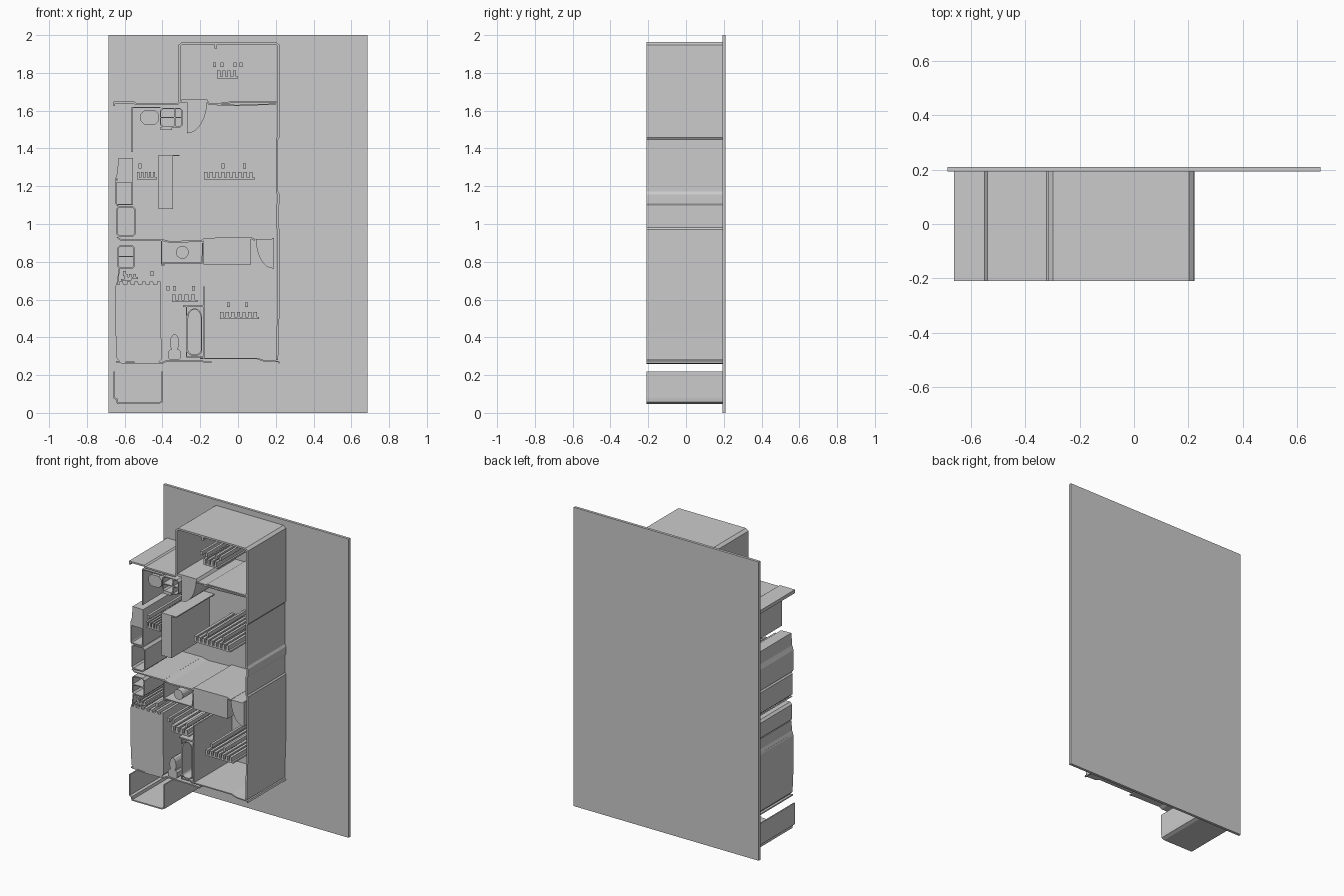
import bpy, bmesh, math
from mathutils import Vector

FRONT, BACK, SHEET = -0.21, 0.192, 0.21   # front edge, panel face, panel rear


def prism(name, pts, y0=FRONT, y1=BACK):
    """Extrude an x-z outline along y."""
    bm = bmesh.new()
    face = bm.faces.new([bm.verts.new((x, y0, z)) for x, z in pts])
    ext = bmesh.ops.extrude_face_region(bm, geom=[face])
    moved = [v for v in ext["geom"] if isinstance(v, bmesh.types.BMVert)]
    bmesh.ops.translate(bm, verts=moved, vec=(0, y1 - y0, 0))
    bmesh.ops.recalc_face_normals(bm, faces=bm.faces)
    mesh = bpy.data.meshes.new(name)
    bm.to_mesh(mesh)
    bm.free()
    ob = bpy.data.objects.new(name, mesh)
    bpy.context.collection.objects.link(ob)
    return ob


def box(name, x0, x1, z0, z1, y0=FRONT, y1=BACK):
    return prism(name, [(x0, z0), (x1, z0), (x1, z1), (x0, z1)], y0, y1)


def wall(name, pts, t=0.008, closed=False):
    """Thin wall following an x-z path, mitred at the corners."""
    p = [Vector(q) for q in pts]
    n = len(p)
    quads = []
    left, right = [], []
    for i in range(n):
        a = p[i - 1] if (i or closed) else None
        b = p[(i + 1) % n] if (i < n - 1 or closed) else None
        d = [(e - s).normalized() for s, e in ((a, p[i]), (p[i], b))
             if s is not None and e is not None]
        nor = [Vector((-v.y, v.x)) for v in d]
        m = sum(nor, Vector((0, 0))).normalized()
        m *= t / 2 / max(0.4, m.dot(nor[0]))
        left.append(p[i] + m)
        right.append(p[i] - m)
    bm = bmesh.new()
    rings = [[bm.verts.new((q.x, y, q.y)) for q, y in
              ((l, FRONT), (l, BACK), (r, BACK), (r, FRONT))]
             for l, r in zip(left, right)]
    for i in range(n if closed else n - 1):
        r0, r1 = rings[i], rings[(i + 1) % n]
        for k in range(4):
            bm.faces.new((r0[k], r0[(k + 1) % 4], r1[(k + 1) % 4], r1[k]))
    if not closed:
        bm.faces.new(rings[0])
        bm.faces.new(rings[-1][::-1])
    bmesh.ops.recalc_face_normals(bm, faces=bm.faces)
    mesh = bpy.data.meshes.new(name)
    bm.to_mesh(mesh)
    bm.free()
    ob = bpy.data.objects.new(name, mesh)
    bpy.context.collection.objects.link(ob)
    return ob


def arc(cx, cz, rx, rz, a0, a1, n=8):
    return [(cx + rx * math.cos(math.radians(a0 + (a1 - a0) * i / n)),
             cz + rz * math.sin(math.radians(a0 + (a1 - a0) * i / n)))
            for i in range(n + 1)]


def rect(x0, x1, z0, z1, c=0.012):
    """Rectangle outline with clipped corners."""
    return [(x0 + c, z0), (x1 - c, z0), (x1, z0 + c), (x1, z1 - c),
            (x1 - c, z1), (x0 + c, z1), (x0, z1 - c), (x0, z0 + c)]


def ribs(name, x0, x1, z0, z1, count):
    """Row of plain blocks on a thin rail."""
    box(name + "_rail", x0, x1, z0, z0 + 0.01)
    step = (x1 - x0) / count
    for i in range(count):
        box(f"{name}_{i}", x0 + i * step, x0 + (i + 0.6) * step, z0 + 0.01, z1)


# Backing panel
box("backing_panel", -0.685, 0.685, 0, 2, BACK, SHEET)

# Outer shell: deck and long right wall
wall("deck_and_right_wall", [(-0.31, 1.64), (-0.31, 1.945), (-0.295, 1.957),
     (0.2, 1.957), (0.214, 1.945), (0.214, 1.46), (0.207, 1.45), (0.207, 1.17),
     (0.215, 1.155), (0.215, 1.11), (0.209, 1.1), (0.209, 0.98), (0.216, 0.97),
     (0.216, 0.6), (0.21, 0.43), (0.207, 0.3), (0.207, 0.28)], 0.012)
box("deck_corner_notch", -0.125, -0.11, 1.93, 1.955)

# Wall between deck and living area
wall("deck_left_wall", [(-0.655, 1.625), (-0.655, 1.643), (-0.55, 1.643),
     (-0.54, 1.635), (-0.32, 1.635), (-0.31, 1.645), (-0.27, 1.65)], 0.01)
wall("deck_floor_wall", [(-0.3, 1.655), (-0.165, 1.655), (-0.155, 1.637),
     (-0.09, 1.637), (-0.08, 1.643), (0.205, 1.645)], 0.008)
wall("deck_floor_step", [(-0.11, 1.63), (0.0, 1.628), (0.2, 1.635)], 0.006)

# Swinging door sectors
prism("upper_door", [(-0.27, 1.655)] + arc(-0.27, 1.655, 0.107, 0.175, 270, 360))
prism("lower_door", [(0.185, 0.92)] + arc(0.185, 0.92, 0.09, 0.155, 180, 270))
box("lower_door_leaf", 0.181, 0.19, 0.765, 0.925)

# Side table and chair
prism("side_table", rect(-0.515, -0.42, 1.525, 1.602, 0.02))
wall("chair_frame", rect(-0.41, -0.295, 1.515, 1.612), 0.006, True)
box("chair_split", -0.41, -0.295, 1.56, 1.566)
box("chair_back", -0.338, -0.332, 1.515, 1.612)
box("chair_foot", -0.41, -0.35, 1.497, 1.513)

# Kitchen run along the left side
wall("left_upper_wall", [(-0.56, 1.62), (-0.56, 1.38)], 0.006)
wall("left_upper_wall_return", [(-0.56, 1.617), (-0.41, 1.617)], 0.006)
wall("counter_shell", [(-0.56, 1.1), (-0.56, 1.345), (-0.63, 1.347),
     (-0.636, 1.27), (-0.646, 1.24), (-0.646, 1.11), (-0.636, 1.095)], 0.007)
prism("counter_top_cupboard", [(-0.643, 1.22), (-0.56, 1.22), (-0.56, 1.345),
      (-0.63, 1.348), (-0.638, 1.27)])
box("counter_divider", -0.64, -0.56, 1.1, 1.106)
wall("stove_frame", rect(-0.64, -0.547, 0.935, 1.092), 0.007, True)
wall("counter_end", [(-0.64, 0.93), (-0.62, 0.915), (-0.5, 0.915)], 0.007)
wall("cabinet_frame", rect(-0.635, -0.55, 0.765, 0.885), 0.007, True)
box("cabinet_shelf", -0.635, -0.55, 0.825, 0.831)
wall("closet_frame", [(-0.63, 0.765), (-0.635, 0.7), (-0.645, 0.67),
     (-0.645, 0.63)], 0.007)
box("closet_rail", -0.62, -0.565, 0.70, 0.708)

# Island
box("island", -0.42, -0.345, 1.08, 1.365)
box("island_lip", -0.35, -0.31, 1.359, 1.366)

# Bathroom and bedroom partitions
wall("bath_top_wall", [(-0.5, 0.915), (-0.4, 0.915), (-0.36, 0.905),
     (-0.19, 0.91), (-0.18, 0.922), (0.07, 0.925), (0.09, 0.915)], 0.009)
wall("vanity_side", [(-0.405, 0.92), (-0.405, 0.785), (-0.39, 0.785)], 0.007)
wall("vanity_front", [(-0.4, 0.795), (-0.19, 0.795), (-0.187, 0.9)], 0.006)
prism("basin", arc(-0.295, 0.85, 0.034, 0.034, 0, 337.5, 15))
box("wardrobe", -0.183, 0.07, 0.785, 0.925)
wall("bath_bedroom_wall", [(-0.182, 0.67), (-0.182, 0.285)], 0.008)
wall("bath_mid_wall", [(-0.29, 0.565), (-0.18, 0.565)], 0.008)

# Bathtub: straight sides with rounded ends
tub = arc(-0.23, 0.505, 0.037, 0.045, 0, 180) + arc(-0.23, 0.33, 0.037, 0.025, 180, 360)
wall("tub_rim", tub, 0.007, True)
wall("tub_surround", [(-0.272, 0.56), (-0.272, 0.295), (-0.185, 0.295)], 0.006)

# Toilet
prism("toilet_bowl", arc(-0.336, 0.37, 0.024, 0.047, -50, 230, 10))
prism("toilet_tank", rect(-0.37, -0.303, 0.282, 0.335, 0.01))

# Bedroom block at lower left with a notched top edge
top = []
for i in range(6):
    x = -0.41 - i * 0.04
    top += [(x, 0.695), (x - 0.018, 0.695), (x - 0.018, 0.68), (x - 0.036, 0.68)]
prism("lower_left_block", [(-0.65, 0.64), (-0.65, 0.47), (-0.642, 0.29),
      (-0.625, 0.27), (-0.425, 0.265), (-0.405, 0.285)] + top)

# Bottom walls
wall("bottom_left_wall", [(-0.645, 0.27), (-0.58, 0.262), (-0.4, 0.265),
     (-0.38, 0.275), (-0.18, 0.272), (-0.14, 0.268)], 0.008)
wall("bottom_right_wall", [(-0.2, 0.288), (0.1, 0.288), (0.14, 0.275),
     (0.215, 0.272), (0.218, 0.262)], 0.007)

# Open porch at the bottom left
wall("porch", [(-0.655, 0.22), (-0.655, 0.08), (-0.642, 0.072), (-0.638, 0.052),
     (-0.42, 0.052), (-0.402, 0.06), (-0.4, 0.08), (-0.4, 0.22)], 0.008)

# Plain ribbed strips standing in the rooms
for room, x0, x1, z0, z1, count, pegs, pz in (
        ("deck", -0.11, 0.0, 1.77, 1.812, 4, (-0.125, -0.085, -0.015, 0.015), 1.83),
        ("living", -0.18, 0.09, 1.235, 1.275, 9, (-0.08, 0.035), 1.295),
        ("kitchen", -0.535, -0.43, 1.235, 1.275, 5, (-0.52,), 1.295),
        ("bath", -0.35, -0.215, 0.588, 0.628, 4, (-0.37, -0.335, -0.235), 0.647),
        ("bedroom", -0.095, 0.112, 0.497, 0.535, 7, (-0.05, 0.045), 0.56),
        ("store", -0.6, -0.53, 0.71, 0.735, 3, (-0.6, -0.455), 0.725)):
    ribs(room + "_strip", x0, x1, z0, z1, count)
    for i, px in enumerate(pegs):
        box(f"{room}_peg_{i}", px - 0.008, px + 0.008, pz, pz + 0.025)
